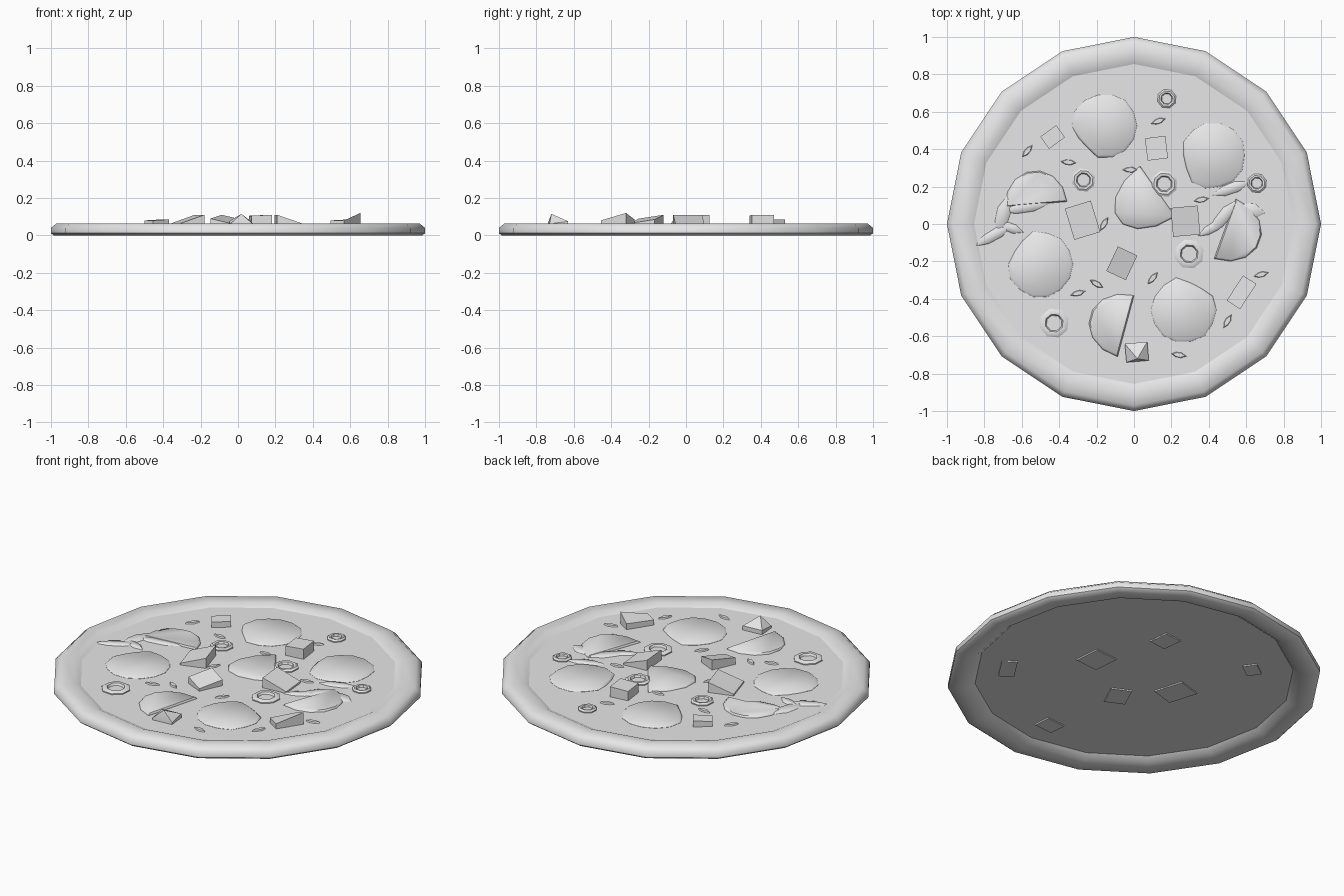
import bpy
import bmesh
import random
from math import sin, cos, pi, tau, radians

random.seed(4)
cube = bpy.data.objects.get("Cube")
if cube:
    bpy.data.objects.remove(cube, do_unlink=True)

GREY = bpy.data.materials.new("plain grey")
GREY.use_nodes = True
GREY.diffuse_color = (0.8, 0.8, 0.8, 1)
GREY.node_tree.nodes["Principled BSDF"].inputs["Base Color"].default_value = (0.8, 0.8, 0.8, 1)

SIDES = 16
UNDER, TOP = 0.033, 0.05     # underside and surface of the base
LOW = 0.031                  # toppings reach just through the base


def finish(name, bm, angle=40):
    """Turn a bmesh into a named, shaded object."""
    bmesh.ops.recalc_face_normals(bm, faces=bm.faces)
    mesh = bpy.data.meshes.new(name)
    bm.to_mesh(mesh)
    bm.free()
    mesh.materials.append(GREY)
    obj = bpy.data.objects.new(name, mesh)
    bpy.context.collection.objects.link(obj)
    bpy.ops.object.select_all(action='DESELECT')
    obj.select_set(True)
    bpy.context.view_layer.objects.active = obj
    bpy.ops.object.shade_smooth_by_angle(angle=radians(angle))
    return obj


def loft(bm, rings, cap=True, closed=False):
    """Skin a stack of equal-length point rings."""
    loops = [[bm.verts.new(p) for p in ring] for ring in rings]
    pairs = list(zip(loops, loops[1:]))
    if closed:
        pairs.append((loops[-1], loops[0]))
    n = len(loops[0])
    for a, b in pairs:
        for i in range(n):
            j = (i + 1) % n
            bm.faces.new((a[i], a[j], b[j], b[i]))
    if cap:
        bm.faces.new(loops[0])
        bm.faces.new(loops[-1])


def circle(r, z, n, x=0, y=0, turn=0.0):
    return [(x + r * cos(tau * i / n + turn), y + r * sin(tau * i / n + turn), z)
            for i in range(n)]


def flat_piece(name, x, y, outline, top, bevel=0.93):
    """Thin slice with a softly sloping rim."""
    bm = bmesh.new()
    loft(bm, [[(x + u * s, y + v * s, z) for u, v in outline]
              for s, z in ((1, LOW + 0.002), (1, TOP + 0.001), (bevel, top))])
    finish(name, bm, 50)


# Crust ring
PROFILE = [(0.855, UNDER), (0.885, 0.01), (0.93, 0), (0.985, 0), (1, 0.012),
           (1, 0.04), (0.97, 0.065), (0.89, 0.065), (0.855, TOP)]
bm = bmesh.new()
loft(bm, [circle(r, z, SIDES) for r, z in PROFILE], cap=False, closed=True)
finish("crust", bm, 50)

# Base
bm = bmesh.new()
loft(bm, [circle(0.857, UNDER, SIDES), circle(0.857, TOP, SIDES)])
finish("base", bm)

# Round slices with a slightly uneven edge and one nibbled side
for x, y, bite in [(-0.155, 0.525, 3.9), (0.42, 0.365, 3.5),
                   (-0.5, -0.215, 2.4), (0.265, -0.46, 1.2)]:
    outline = []
    for i in range(14):
        a = tau * i / 14
        r = 0.175 * random.uniform(0.96, 1.03)
        if cos(a - bite) > 0.93:
            r *= 0.88
        outline.append((r * cos(a), r * sin(a)))
    flat_piece("round_slice", x, y, outline, 0.06)

# Half slices: a curved edge and a straight cut
for x, y, length, depth, direction in [
        (0.02, 0.1, 0.165, 0.26, 215), (-0.14, -0.52, 0.17, 0.2, 165),
        (-0.53, 0.195, 0.165, 0.18, 95), (0.58, -0.06, 0.17, 0.2, -20)]:
    d = radians(direction)
    outline = []
    for i in range(8):
        a = -pi / 2 + pi * i / 7
        u, v = depth * (cos(a) - 0.5), length * sin(a)
        outline.append((u * cos(d) - v * sin(d), u * sin(d) + v * cos(d)))
    flat_piece("half_slice", x, y, outline, 0.06)

# Small eight-sided rings
for x, y, r in [(0.175, 0.67, 0.052), (-0.27, 0.235, 0.064), (0.162, 0.215, 0.072),
                (0.657, 0.218, 0.053), (0.295, -0.16, 0.08), (-0.427, -0.53, 0.08)]:
    bm = bmesh.new()
    loft(bm, [circle(r * k, z, 8, x, y, 0.3) for k, z in
              ((1, 0.045), (1, 0.056), (0.82, 0.064), (0.62, 0.062), (0.5, 0.045))],
         cap=False, closed=True)
    finish("small_ring", bm)

# Leaves and little shreds: pointed, slightly ridged lozenges
LEAVES = [(-0.75, -0.06, 0.13, 0.035, 30), (-0.7, 0.05, 0.12, 0.045, 75),
          (-0.58, 0.09, 0.15, 0.035, 10), (-0.66, -0.02, 0.08, 0.03, -20),
          (0.62, 0.07, 0.09, 0.05, -8), (0.48, 0.04, 0.13, 0.04, 50),
          (0.52, 0.19, 0.12, 0.035, 20), (0.42, -0.02, 0.1, 0.03, 30)]
SHREDS = [(-0.35, 0.33, -5), (-0.02, 0.29, 0), (0.13, 0.55, 20), (-0.57, 0.39, 50),
          (0.68, -0.27, 15), (0.5, -0.52, 60), (0.24, -0.7, -10), (-0.16, 0, 60),
          (-0.3, -0.37, 15), (0.36, 0.13, 10), (0.1, -0.29, 50), (-0.2, -0.32, -30)]
PIECES = [("leaf", *p) for p in LEAVES]
PIECES += [("shred", x, y, 0.045, 0.017, a) for x, y, a in SHREDS]
for name, x, y, length, width, angle in PIECES:
    a = radians(angle)
    outline = []
    for u, v in [(1, 0), (0.3, 0.9), (-0.4, 0.8), (-1, 0), (-0.4, -0.8), (0.3, -0.9)]:
        u, v = u * length, v * width
        outline.append((x + u * cos(a) - v * sin(a), y + u * sin(a) + v * cos(a)))
    bm = bmesh.new()
    loft(bm, [[(u, v, TOP - 0.004) for u, v in outline],
              [(x + (u - x) * 0.75, y + (v - y) * 0.75, 0.058) for u, v in outline]])
    finish(name, bm, 60)


def chunk(x, y, w, d, angle, heights, apex=None):
    """Diced block whose four top corners have their own heights."""
    a = radians(angle)

    def place(u, v, z):
        return (x + u * cos(a) - v * sin(a), y + u * sin(a) + v * cos(a), z)

    corners = [(-w / 2, -d / 2), (w / 2, -d / 2), (w / 2, d / 2), (-w / 2, d / 2)]
    bm = bmesh.new()
    loft(bm, [[place(u, v, LOW - 0.005) for u, v in corners],
              [place(u, v, z) for (u, v), z in zip(corners, heights)]])
    if apex:
        bm.faces.ensure_lookup_table()
        made = bmesh.ops.poke(bm, faces=[bm.faces[-1]])
        made["verts"][0].co = place(*apex)
    finish("diced_chunk", bm, 30)


# Diced chunks; heights run front left, front right, back right, back left
chunk(-0.435, 0.465, 0.105, 0.08, 36, (0.08, 0.085, 0.085, 0.08))
chunk(0.12, 0.405, 0.11, 0.12, 7, (0.105, 0.11, 0.11, 0.105))
chunk(-0.275, 0.02, 0.145, 0.175, 17, (0.06, 0.11, 0.11, 0.06))
chunk(0.275, 0.015, 0.145, 0.155, 5, (0.11, 0.06, 0.06, 0.11))
chunk(-0.065, -0.21, 0.115, 0.145, -25, (0.09, 0.065, 0.085, 0.11))
chunk(0.575, -0.365, 0.16, 0.085, 57, (0.08, 0.12, 0.085, 0.08))
chunk(0.015, -0.685, 0.12, 0.1, 5, (0.062, 0.062, 0.075, 0.075), (0, -0.035, 0.115))
